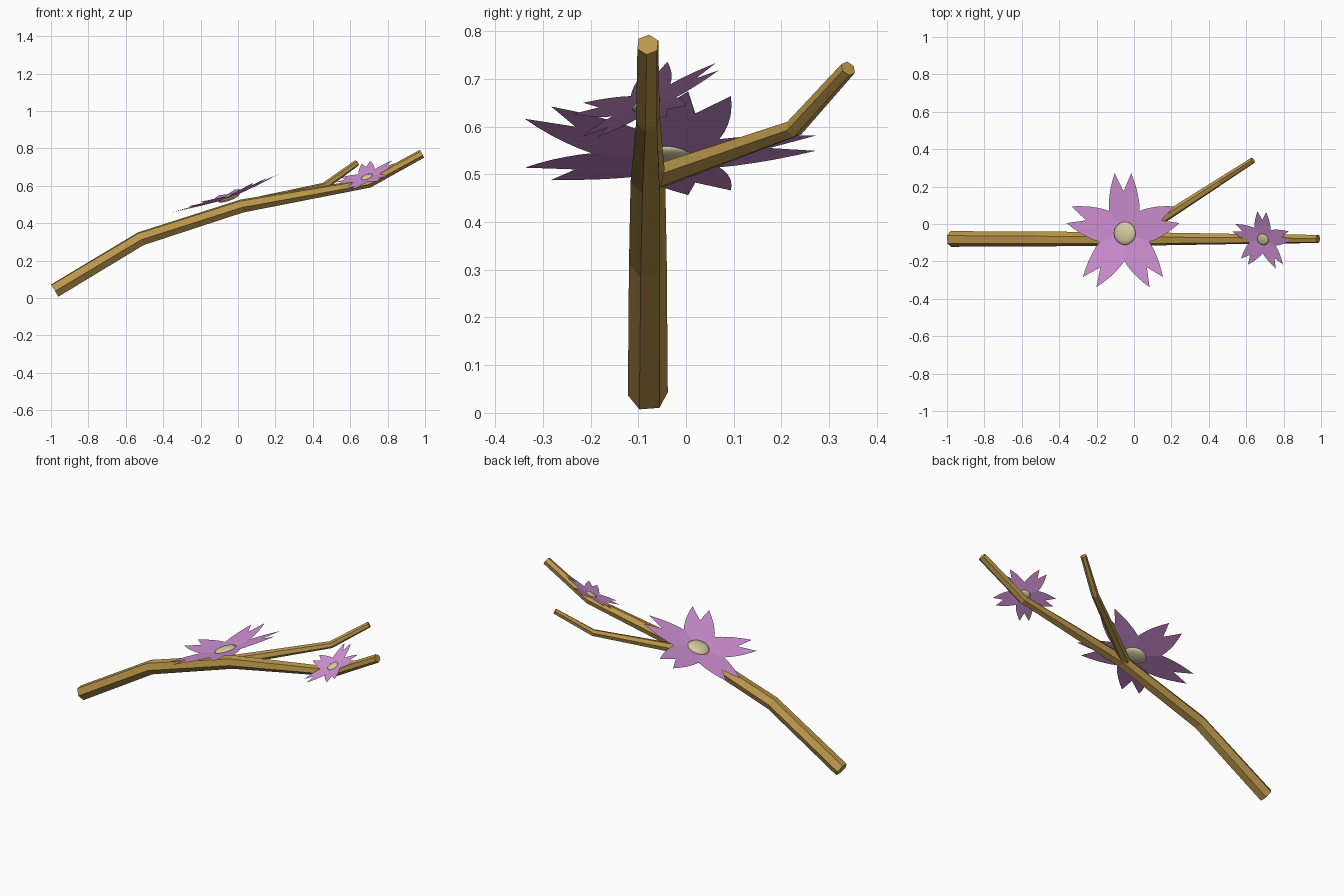
import bpy, bmesh, math
from mathutils import Vector

if "Cube" in bpy.data.objects:
    bpy.data.objects.remove(bpy.data.objects["Cube"])


def material(name, rgb):
    m = bpy.data.materials.new(name)
    m.diffuse_color = (*rgb, 1)
    m.use_nodes = True
    m.node_tree.nodes["Principled BSDF"].inputs["Base Color"].default_value = m.diffuse_color
    return m


bark = material("golden bark", (0.50, 0.31, 0.07))
pink = material("lilac pink", (0.63, 0.28, 0.66))
cream = material("pale cream", (0.68, 0.61, 0.36))


def make_object(name, bm, mat):
    mesh = bpy.data.meshes.new(name)
    bm.to_mesh(mesh)
    bm.free()
    mesh.materials.append(mat)
    ob = bpy.data.objects.new(name, mesh)
    bpy.context.collection.objects.link(ob)
    return ob


def branch(name, path, radii, twist, sides=6):
    """Tapered, mitred six-sided tube along a path."""
    pts = [Vector(p) for p in path]
    bm = bmesh.new()
    rings = []
    for i, p in enumerate(pts):
        a = (p - pts[i - 1]).normalized() if i > 0 else Vector()
        b = (pts[i + 1] - p).normalized() if i < len(pts) - 1 else Vector()
        t = (a + b).normalized()
        side = Vector((0, 0, 1)).cross(t).normalized()
        up = t.cross(side)
        rot = math.radians(twist[i])
        rings.append([bm.verts.new(p + radii[i] * (side * math.cos(rot + k * math.tau / sides)
                                                   + up * math.sin(rot + k * math.tau / sides)))
                      for k in range(sides)])
    for r, s in zip(rings, rings[1:]):
        for k in range(sides):
            j = (k + 1) % sides
            bm.faces.new((r[k], r[j], s[j], s[k]))
    bm.faces.new(rings[0][::-1])
    bm.faces.new(rings[-1])
    bmesh.ops.recalc_face_normals(bm, faces=bm.faces)
    return make_object(name, bm, bark)


# Half outline of a petal (distance from flower centre, half width)
PETAL = [(0.12, 0.087), (0.155, 0.087), (0.19, 0.083), (0.23, 0.076), (0.28, 0.062), (0.322, 0.047)]
NOTCH = 0.225
CUP = 0.11


def flower(name, centre, slope_x, slope_y, size):
    """Five notched petals in a shallow cup, with a flattened round middle."""
    centre = Vector(centre)
    n = Vector((-slope_x, -slope_y, 1)).normalized()
    e2 = Vector((0, 1, slope_y)).normalized()
    e1 = e2.cross(n)

    def place(x, y, z):
        return centre + size * (e1 * x + e2 * y + n * z)

    bm = bmesh.new()
    for k in range(5):
        a = math.radians(90 + 72 * k)
        c, s = math.cos(a), math.sin(a)

        def vert(u, w):
            return bm.verts.new(place(u * c - w * s, u * s + w * c, CUP * u))

        base, notch = vert(0, 0), vert(NOTCH, 0)
        for sign in (1, -1):
            edge = [vert(u, sign * w) for u, w in PETAL]
            loop = [base, notch] + edge[::-1]
            bm.faces.new(loop if sign > 0 else loop[::-1])
    bmesh.ops.remove_doubles(bm, verts=bm.verts, dist=0.0005)
    make_object(name + "_petals", bm, pink)

    bm = bmesh.new()
    bmesh.ops.create_uvsphere(bm, u_segments=16, v_segments=8, radius=1)
    for v in bm.verts:
        v.co = place(v.co.x * 0.062, v.co.y * 0.062, 0.006 + v.co.z * 0.017)
    for f in bm.faces:
        f.smooth = True
    make_object(name + "_middle", bm, cream)


# Main bough and side twig
branch("main_branch",
       [(-0.98, -0.08, 0.04), (-0.52, -0.08, 0.317), (0.02, -0.08, 0.492),
        (0.70, -0.08, 0.615), (0.984, -0.08, 0.772)],
       [0.042, 0.040, 0.037, 0.026, 0.024], [5, 8, 12, 18, 24])
branch("side_twig",
       [(0.0, -0.07, 0.492), (0.46, 0.227, 0.597), (0.635, 0.34, 0.722)],
       [0.028, 0.020, 0.017], [10, 15, 20])

# Blossoms
flower("large_flower", (-0.047, -0.05, 0.532), 0.36, 0.0, 1.0)
flower("small_flower", (0.69, -0.082, 0.645), 0.38, 0.42, 0.52)
